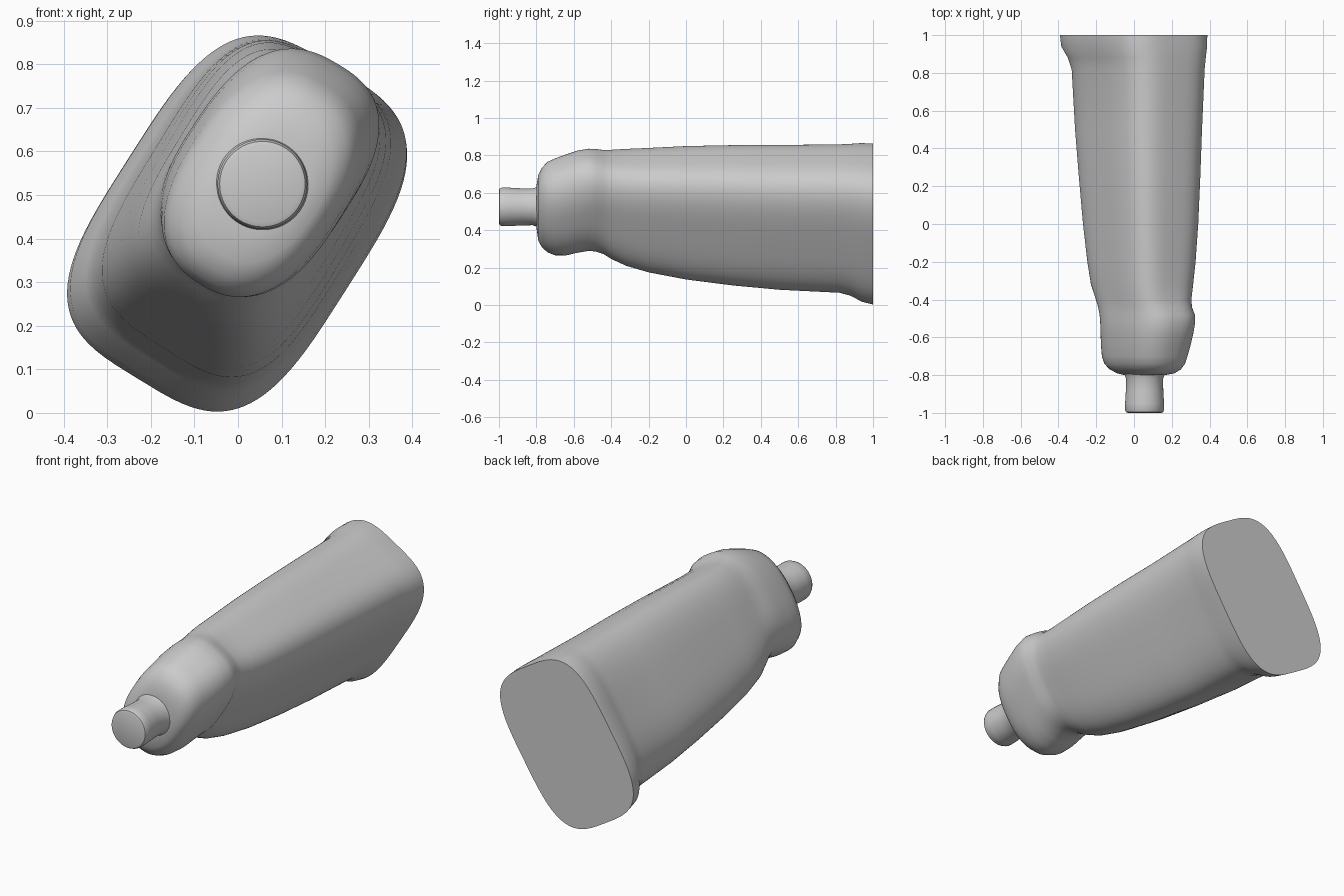
import bpy, bmesh
from math import cos, sin, pi, radians, copysign

if "Cube" in bpy.data.objects:
    bpy.data.objects.remove(bpy.data.objects["Cube"])

SEGS = 96


def outline(power, a, b, tilt):
    """Tilted superellipse, normalised to a -1..1 box."""
    pts = []
    for i in range(SEGS):
        t = 2 * pi * i / SEGS
        u = a * copysign(abs(cos(t)) ** (2 / power), cos(t))
        v = b * copysign(abs(sin(t)) ** (2 / power), sin(t))
        pts.append((u * cos(tilt) - v * sin(tilt), u * sin(tilt) + v * cos(tilt)))
    mx = max(p[0] for p in pts)
    mz = max(p[1] for p in pts)
    return [(x / mx, z / mz) for x, z in pts]


def loft(name, rings):
    bm = bmesh.new()
    rows = [[bm.verts.new(p) for p in ring] for ring in rings]
    for r0, r1 in zip(rows, rows[1:]):
        for i in range(SEGS):
            j = (i + 1) % SEGS
            bm.faces.new((r0[i], r0[j], r1[j], r1[i]))
    bm.faces.new(rows[0])
    bm.faces.new(rows[-1])
    bmesh.ops.recalc_face_normals(bm, faces=bm.faces[:])
    me = bpy.data.meshes.new(name)
    bm.to_mesh(me)
    bm.free()
    ob = bpy.data.objects.new(name, me)
    bpy.context.collection.objects.link(ob)
    bpy.ops.object.select_all(action='DESELECT')
    ob.select_set(True)
    bpy.context.view_layer.objects.active = ob
    bpy.ops.object.shade_smooth_by_angle(angle=radians(40))
    return ob


# Housing sections: y, x min, x max, z min, z max, squareness
sections = [
    (1.00, -.392, .388, .003, .863, 3.5),
    (.94, -.385, .387, .018, .866, 3.5),
    (.88, -.350, .380, .050, .862, 3.5),
    (.82, -.330, .374, .066, .859, 3.5),
    (.50, -.312, .360, .082, .856, 3.5),
    (.25, -.292, .351, .105, .855, 3.5),
    (.00, -.270, .340, .137, .850, 3.5),
    (-.20, -.247, .326, .175, .840, 3.4),
    (-.32, -.228, .313, .210, .835, 3.3),
    (-.40, -.202, .304, .247, .830, 3.1),
    (-.44, -.190, .307, .272, .829, 2.9),
    (-.48, -.182, .322, .286, .834, 2.7),
    (-.52, -.179, .324, .290, .836, 2.6),
    (-.58, -.177, .314, .280, .826, 2.5),
    (-.64, -.175, .300, .266, .806, 2.5),
    (-.70, -.170, .283, .266, .784, 2.4),
    (-.74, -.157, .270, .282, .766, 2.4),
    (-.77, -.128, .248, .308, .735, 2.3),
    (-.79, -.090, .215, .345, .695, 2.2),
    (-.80, -.050, .165, .415, .635, 2.0),
]
rings = []
for y, x0, x1, z0, z1, power in sections:
    shape = outline(power, .43, .295, radians(58))
    rings.append([((x0 + x1) / 2 + u * (x1 - x0) / 2, y,
                   (z0 + z1) / 2 + v * (z1 - z0) / 2) for u, v in shape])
loft("tapered_housing", rings)

# Round nozzle at the front
nozzle = [(-.76, .125), (-.79, .108), (-.82, .098), (-.88, .099),
          (-.95, .103), (-.985, .103), (-.996, .098), (-1.0, .088)]
loft("front_nozzle", [[(.056 + r * cos(2 * pi * i / SEGS), y,
                        .525 + r * sin(2 * pi * i / SEGS)) for i in range(SEGS)]
                      for y, r in nozzle])
